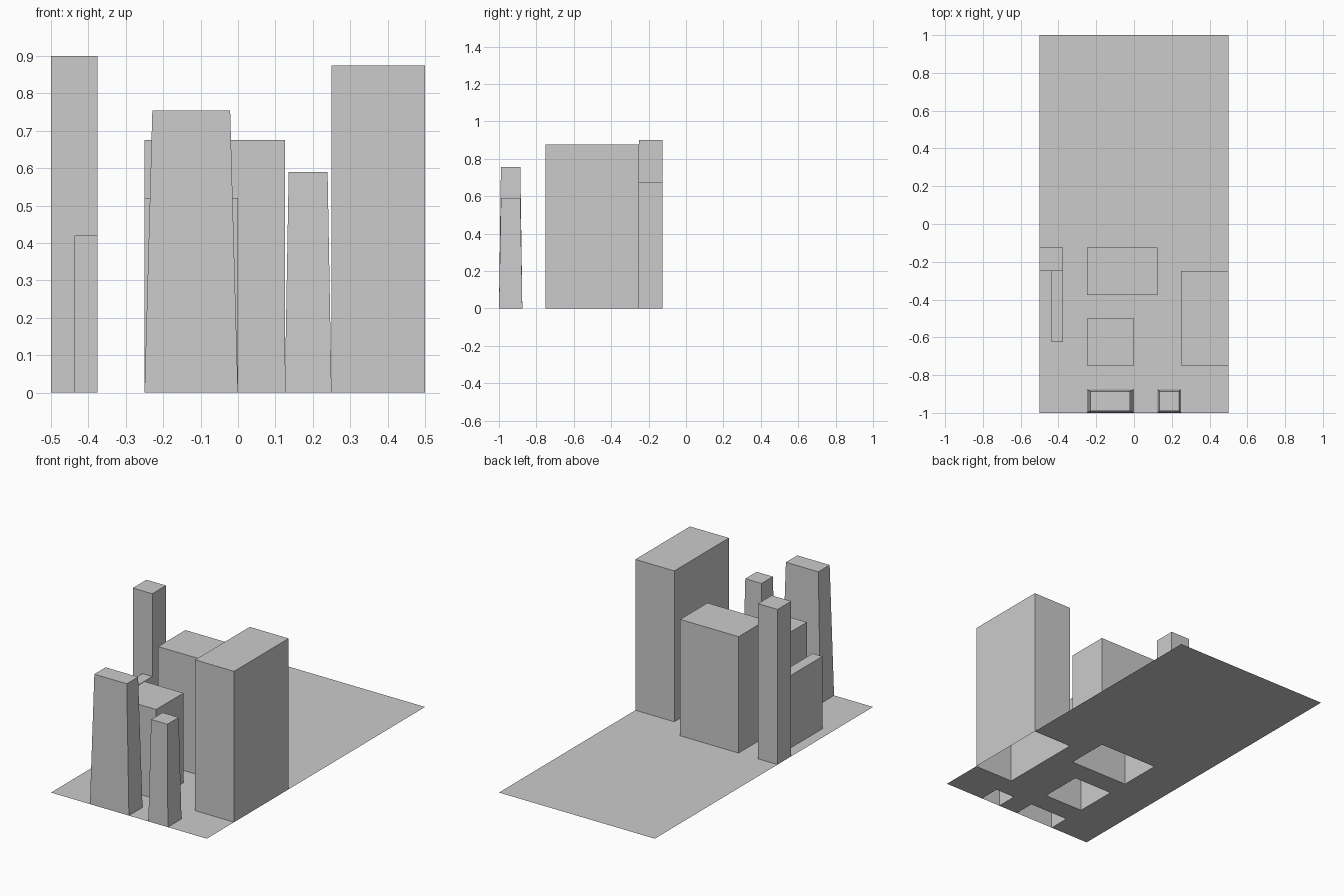
import bpy, bmesh

if "Cube" in bpy.data.objects:
    bpy.data.objects.remove(bpy.data.objects["Cube"])

# name, x0, x1, y0, y1, height, roof inset (x, y), hollow through the ground
BUILDINGS = [
    ("slim_tower",     -0.5,    -0.375, -0.25,  -0.125, 0.90,  0, 0, False),
    ("low_annex",      -0.4375, -0.375, -0.625, -0.25,  0.42,  0, 0, False),
    ("rear_block",     -0.25,    0.125, -0.375, -0.125, 0.675, 0, 0, True),
    ("middle_block",   -0.25,    0.0,   -0.75,  -0.5,   0.52,  0, 0, True),
    ("tall_block",      0.25,    0.5,   -0.75,  -0.25,  0.875, 0, 0, True),
    ("tapered_block",  -0.25,    0.0,   -1.0,   -0.875, 0.755, 0.021, 0.0105, True),
    ("tapered_tower",   0.125,   0.25,  -1.0,   -0.875, 0.59,  0.0105, 0.0105, True),
]


def finish(name, bm):
    mesh = bpy.data.meshes.new(name)
    bm.to_mesh(mesh)
    bm.free()
    bpy.context.collection.objects.link(bpy.data.objects.new(name, mesh))


def rect(x0, x1, y0, y1, z):
    return [(x0, y0, z), (x1, y0, z), (x1, y1, z), (x0, y1, z)]


# Buildings: four walls and a roof, open underneath
def building(name, x0, x1, y0, y1, h, ix, iy, hollow):
    bm = bmesh.new()
    base = [bm.verts.new(p) for p in rect(x0, x1, y0, y1, 0)]
    roof = [bm.verts.new(p) for p in rect(x0 + ix, x1 - ix, y0 + iy, y1 - iy, h)]
    for i in range(4):
        j = (i + 1) % 4
        bm.faces.new((base[i], base[j], roof[j], roof[i]))
    bm.faces.new(roof)
    finish(name, bm)


for b in BUILDINGS:
    building(*b)

# Ground sheet, split along the hollow footprints and left open under them
holes = [b[1:5] for b in BUILDINGS if b[8]]
xs = sorted({-0.5, 0.5}.union(*[h[:2] for h in holes]))
ys = sorted({-1.0, 1.0}.union(*[h[2:] for h in holes]))
bm = bmesh.new()
for x0, x1 in zip(xs, xs[1:]):
    for y0, y1 in zip(ys, ys[1:]):
        cx, cy = (x0 + x1) / 2, (y0 + y1) / 2
        if not any(a < cx < b and c < cy < d for a, b, c, d in holes):
            bm.faces.new([bm.verts.new(p) for p in rect(x0, x1, y0, y1, 0)])
bmesh.ops.remove_doubles(bm, verts=bm.verts, dist=1e-5)
finish("ground_sheet", bm)
